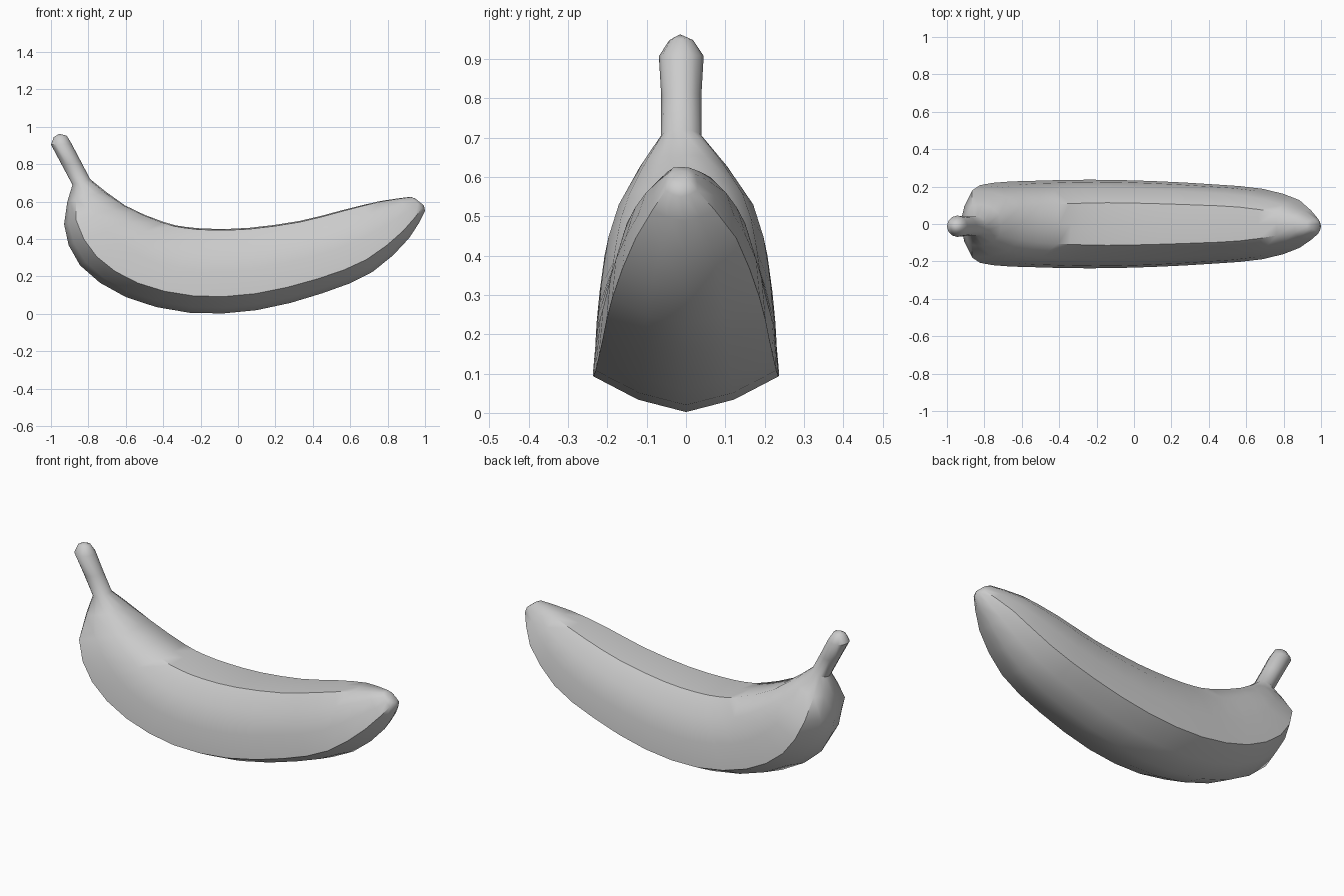
import bpy, bmesh
from math import sin, cos, pi

if "Cube" in bpy.data.objects:
    bpy.data.objects.remove(bpy.data.objects["Cube"])

# Half cross-section of the fruit: (across, 0 = outer belly .. 1 = inner curve)
BODY = [(0, 1), (.48, .985), (.8, .78), (.95, .5), (1, .2), (.52, .07), (0, 0)]
ROUND = [(sin(i * pi / 6), .5 + .5 * cos(i * pi / 6)) for i in range(7)]

# Key stations: belly x, z | inner x, z | half width
STEM = [(-.985, .945, -.915, .952, .030),
        (-1.0, .905, -.89, .91, .057)]
FRUIT = [(-.885, .69, -.79, .72, .052),
         (-.93, .48, -.605, .58, .18),
         (-.845, .26, -.4, .492, .22),
         (-.6, .09, -.28, .465, .231),
         (-.26, .006, -.14, .455, .237),
         (.1, .02, .06, .46, .23),
         (.45, .11, .33, .497, .212),
         (.72, .225, .56, .555, .188),
         (.915, .405, .76, .603, .128),
         (1.0, .55, .925, .626, .042)]


def smooth_path(keys, t):
    """Catmull-Rom through the key stations."""
    last = len(keys) - 1
    i = min(int(t), last - 1)
    f = t - i
    p, q, r, s = (keys[min(max(i + d, 0), last)] for d in (-1, 0, 1, 2))
    return [b + .5 * f * (c - a + f * (2*a - 5*b + 4*c - d + f * (3*(b - c) + d - a)))
            for a, b, c, d in zip(p, q, r, s)]


bm = bmesh.new()


def add_ring(station, k, yc):
    bx, bz, tx, tz, hw = station
    half = [(a[0] + (b[0] - a[0]) * k, a[1] + (b[1] - a[1]) * k)
            for a, b in zip(ROUND, BODY)]
    loop = half + [(-u, v) for u, v in half[-2:0:-1]]
    return [bm.verts.new((bx + (tx - bx) * v, yc + u * hw, bz + (tz - bz) * v))
            for u, v in loop]


# Stem, then fruit with a round-to-angular blend at both ends
rings = [add_ring(s, 0, -.012) for s in STEM]
mid = [(a + b) / 2 for a, b in zip(STEM[1], FRUIT[0])]
mid[4] = .051
rings.append(add_ring(mid, 0, -.012))
last = len(FRUIT) - 1
for step in range(2 * last + 1):
    t = step / 2
    k = min(1, t, .7 + .3 * (last - t))
    yc = -.012 * max(0, 1 - t, 1 - (last - t))
    rings.append(add_ring(smooth_path(FRUIT, t), k, yc))
rings.append(add_ring((.994, .58, .95, .615, .025), .5, -.012))

# Skin between neighbouring rings
n = len(rings[0])
for a, b in zip(rings, rings[1:]):
    for i in range(n):
        j = (i + 1) % n
        bm.faces.new((a[i], a[j], b[j], b[i]))

# Slightly domed stem end, flat blossom end
top = bm.verts.new((-.955, -.015, .963))
for i in range(n):
    bm.faces.new((rings[0][(i + 1) % n], rings[0][i], top))
bm.faces.new(rings[-1])
bmesh.ops.recalc_face_normals(bm, faces=bm.faces)

mesh = bpy.data.meshes.new("banana")
bm.to_mesh(mesh)
bm.free()
banana = bpy.data.objects.new("banana", mesh)
bpy.context.collection.objects.link(banana)
bpy.context.view_layer.objects.active = banana
banana.select_set(True)
bpy.ops.object.shade_smooth_by_angle(angle=.75)
